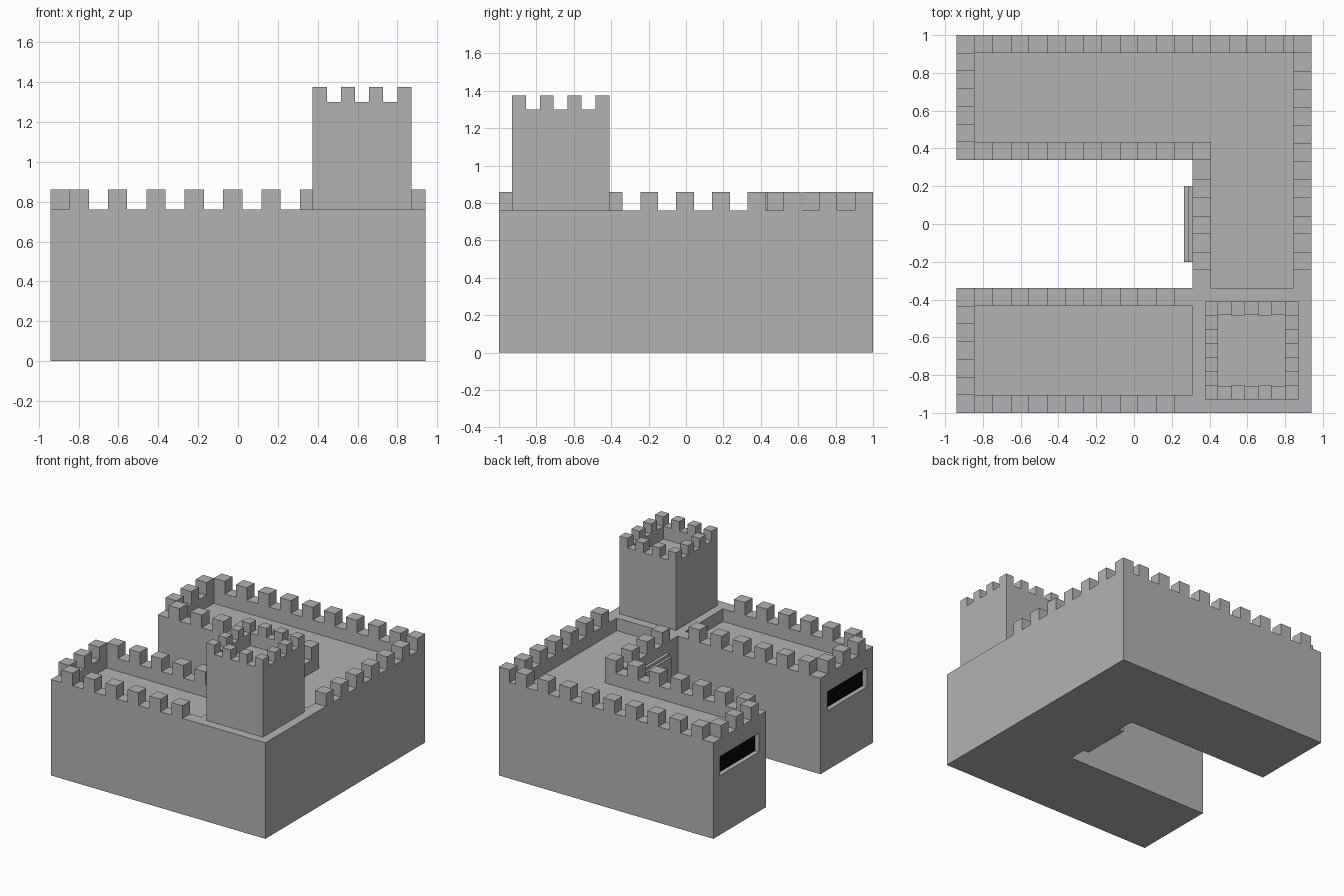
import bpy
import bmesh
from mathutils import Vector

cube = bpy.data.objects.get("Cube")
if cube:
    bpy.data.objects.remove(cube, do_unlink=True)


def material(name, value):
    mat = bpy.data.materials.new(name)
    mat.use_nodes = True
    color = (value, value, value, 1)
    mat.diffuse_color = color
    mat.node_tree.nodes["Principled BSDF"].inputs["Base Color"].default_value = color
    return mat


STONE = material("grey stone", 0.45)
DARK = material("dark opening", 0.002)


def boxes(name, extents, mat=STONE):
    """One object made of boxes, each given as (x0, x1, y0, y1, z0, z1)."""
    bm = bmesh.new()
    for x0, x1, y0, y1, z0, z1 in extents:
        low, high = Vector((x0, y0, z0)), Vector((x1, y1, z1))
        verts = bmesh.ops.create_cube(bm, size=1)["verts"]
        for v in verts:
            v.co = (low + high) / 2 + v.co * (high - low)
    mesh = bpy.data.meshes.new(name)
    bm.to_mesh(mesh)
    bm.free()
    mesh.materials.append(mat)
    obj = bpy.data.objects.new(name, mesh)
    bpy.context.collection.objects.link(obj)
    return obj


def carve(obj, cuts):
    """Subtract boxes from an object and drop the cutters."""
    cutters = []
    for cut in cuts:
        cutter = boxes("cutter", [cut])
        cutter.hide_render = True
        mod = obj.modifiers.new("cut", "BOOLEAN")
        mod.operation = "DIFFERENCE"
        mod.solver = "EXACT"
        mod.object = cutter
        cutters.append(cutter)
    graph = bpy.context.evaluated_depsgraph_get()
    mesh = bpy.data.meshes.new_from_object(obj.evaluated_get(graph))
    obj.modifiers.clear()
    obj.data = mesh
    for cutter in cutters:
        bpy.data.objects.remove(cutter, do_unlink=True)


def merlons(name, axis, start, cell, count, side, z0, z1, skip=0):
    """Row of merlons on every second cell along an axis."""
    row = []
    for i in range(count):
        a = start + (2 * i + skip) * cell
        span = (a, a + cell)
        row.append((*span, *side, z0, z1) if axis == "x" else (*side, *span, z0, z1))
    return boxes(name, row)


# Overall sizes
X, Y = 0.94, 1.0
WALL, FLOOR, TOP = 0.76, 0.66, 0.86
T = 0.095                      # parapet thickness
NX, NY = 0.31, 0.34            # courtyard end and half width
CELL = 0.0963

# Main U-shaped body with sunken walkways and window recesses
body = boxes("castle_body", [(-X, X, -Y, Y, 0, WALL)])
wx, wy = -X + 0.04, (0.43, 0.92)
wz = (0.47, 0.62)
carve(body, [
    (-X - 1, NX, -NY, NY, -1, 2),
    (-X + T, X - T, NY + T, Y - T, FLOOR, 2),
    (NX + T, X - T, -NY, NY + 0.3, FLOOR, 2),
    (-X + T, NX, -Y + T, -NY - T, FLOOR, 2),
    (-X - 1, wx, *wy, *wz),
    (-X - 1, wx, -wy[1], -wy[0], *wz),
])

# Dark panels at the back of the window recesses
for label, s in (("back", 1), ("front", -1)):
    y0, y1 = sorted((s * wy[0], s * wy[1]))
    boxes(label + "_window", [(wx - 0.004, wx, y0, y1, *wz)], DARK)

# Wall merlons
left = -X + T
merlons("front_merlons", "x", left, CELL, 6, (-Y, -Y + T), WALL, TOP)
merlons("front_court_merlons", "x", left, CELL, 6, (-NY - T, -NY), WALL, TOP)
merlons("back_court_merlons", "x", left, CELL, 7, (NY, NY + T), WALL, TOP)
merlons("back_merlons", "x", left, CELL, 9, (Y - T, Y), WALL, TOP)
row = (Y + NY) / 14
merlons("left_merlons", "y", -NY, row, 7, (X - T, X), WALL, TOP, skip=1)
merlons("court_end_merlons", "y", -NY, row, 3, (NX, NX + T), WALL, TOP, skip=1)
end = (Y - NY - 2 * T) / 5
for label, start in (("back", NY + T), ("front", -Y + T)):
    merlons(label + "_arm_merlons", "y", start, end, 3, (-X, -X + T), WALL, TOP)

# Gate slab at the end of the courtyard
boxes("gate_surround", [(0.285, NX, -0.2, 0.2, 0, 0.68)])
boxes("gate", [(0.265, 0.285, -0.2, 0.2, 0, 0.66)])

# Corner tower with a sunken roof
x0, x1, y0, y1 = 0.375, 0.87, -0.93, -0.41
P, ROOF, CROWN = 0.0707, 1.3, 1.375
tower = boxes("tower", [(x0, x1, y0, y1, WALL, ROOF)])
carve(tower, [(x0 + P, x1 - P, y0 + P, y1 - P, ROOF - 0.1, 2)])
cx, cy = (x1 - x0) / 7, (y1 - y0) / 7
for label, side in (("front", (y0, y0 + cy)), ("back", (y1 - cy, y1))):
    merlons("tower_" + label + "_merlons", "x", x0, cx, 4, side, ROOF, CROWN)
for label, side in (("right", (x0, x0 + cx)), ("left", (x1 - cx, x1))):
    merlons("tower_" + label + "_merlons", "y", y0, cy, 2, side, ROOF, CROWN, skip=2)
